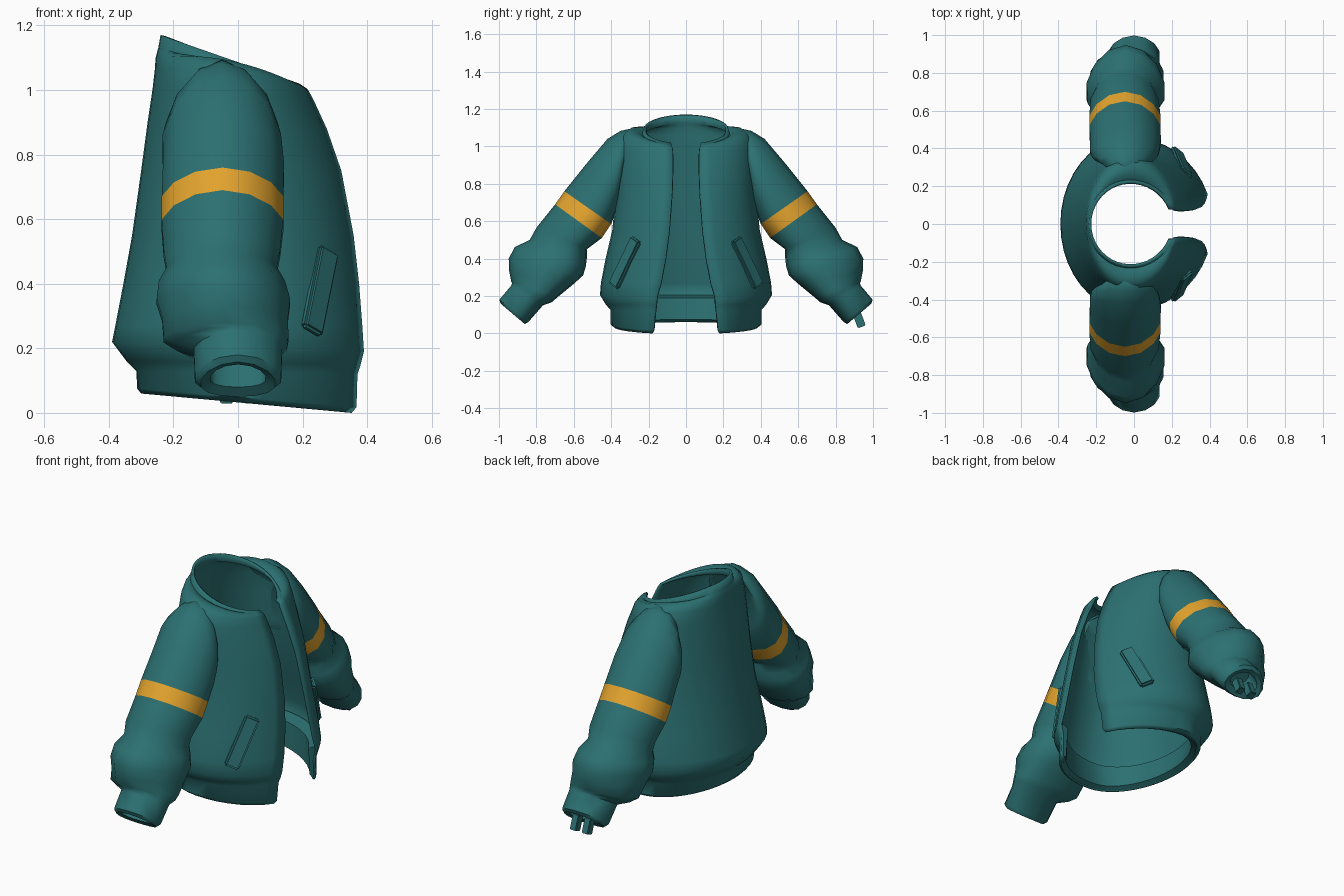
import bpy, bmesh, math
from mathutils import Vector, Matrix

if "Cube" in bpy.data.objects:
    bpy.data.objects.remove(bpy.data.objects["Cube"], do_unlink=True)


def material(name, color):
    m = bpy.data.materials.new(name)
    m.use_nodes = True
    m.diffuse_color = (*color, 1)
    m.node_tree.nodes["Principled BSDF"].inputs["Base Color"].default_value = (*color, 1)
    return m


TEAL = material("teal cloth", (0.025, 0.163, 0.168))
GOLD = material("gold stripe", (0.77, 0.37, 0.027))


def finish(bm, name, mats, angle=50):
    mesh = bpy.data.meshes.new(name)
    bm.to_mesh(mesh)
    bm.free()
    for m in mats:
        mesh.materials.append(m)
    ob = bpy.data.objects.new(name, mesh)
    bpy.context.collection.objects.link(ob)
    bpy.ops.object.select_all(action='DESELECT')
    ob.select_set(True)
    bpy.context.view_layer.objects.active = ob
    bpy.ops.object.shade_smooth_by_angle(angle=math.radians(angle))
    return ob


def loft(bm, rings, closed, stripe=None):
    rows = [[bm.verts.new(p) for p in r] for r in rings]
    n = len(rows[0])
    for i in range(len(rows) - 1):
        for j in range(n if closed else n - 1):
            k = (j + 1) % n
            f = bm.faces.new((rows[i][j], rows[i][k], rows[i + 1][k], rows[i + 1][j]))
            f.material_index = 1 if i == stripe else 0
    return rows


# Open rings: back z, front z, back x, front x, half width, half gap, side lift
BODY = [
    (.06, .0, -.30, .352, .385, .18, 0),
    (.075, .018, -.312, .367, .405, .175, 0),
    (.13, .12, -.315, .37, .405, .165, 0),
    (.16, .15, -.345, .38, .43, .16, 0),
    (.22, .19, -.39, .39, .46, .158, 0),
    (.27, .27, -.38, .385, .455, .135, 0),
    (.40, .40, -.355, .375, .43, .11, 0),
    (.55, .55, -.328, .358, .395, .09, 0),
    (.75, .75, -.30, .32, .375, .075, 0),
    (.90, .88, -.28, .275, .368, .07, 0),
    (1.0, .96, -.265, .238, .36, .07, .015),
    (1.06, .99, -.258, .222, .342, .073, .04),
    (1.10, 1.0, -.255, .215, .30, .075, .04),
    (1.12, 1.005, -.25, .21, .255, .077, .02),
    (1.13, 1.01, -.247, .205, .234, .078, 0),
    (1.17, 1.02, -.24, .19, .226, .08, 0),
]
# Turned-in hem band, from outer bottom edge round to the inside wall
HEM = [
    (.062, .006, -.29, .345, .375, .18, 0),
    (.075, .02, -.262, .325, .35, .18, 0),
    (.19, .18, -.272, .33, .36, .16, 0),
    (.205, .2, -.36, .37, .43, .158, 0),
]


def body_ring(zb, zf, xb, xf, hw, gap, lift, n=36):
    cx = -.02
    start = math.asin(gap / hw)
    front = (xf - cx) / math.cos(start)
    pts = []
    for i in range(n + 1):
        t = start + (2 * math.pi - 2 * start) * i / n
        c = math.cos(t)
        x = cx + c * (front if c > 0 else cx - xb)
        z = zb + (zf - zb) * (x - xb) / (xf - xb) + lift * math.sin(t) ** 2
        pts.append((x, hw * math.sin(t), z))
    return pts


bm = bmesh.new()
loft(bm, [body_ring(*r) for r in BODY], False)
body = finish(bm, "jacket_body", [TEAL])
shell = body.modifiers.new("cloth thickness", 'SOLIDIFY')
shell.thickness = .014

bm = bmesh.new()
rows = loft(bm, [body_ring(*r) for r in HEM], False)
for end in (0, -1):
    bm.faces.new([row[end] for row in rows])
bmesh.ops.recalc_face_normals(bm, faces=bm.faces)
finish(bm, "hem_band", [TEAL])

# Sleeve sections: upper y, z, lower y, z, centre x, half width
SLEEVE = [
    (.265, 1.07, .35, .95, -.05, .10),
    (.305, 1.093, .36, .75, -.05, .155),
    (.35, 1.083, .36, .72, -.05, .178),
    (.42, 1.04, .362, .69, -.05, .188),
    (.53, .91, .375, .65, -.045, .192),
    (.65, .76, .40, .585, -.048, .193),
    (.70, .69, .45, .51, -.048, .193),
    (.80, .565, .53, .45, -.05, .185),
    (.835, .50, .53, .405, -.05, .175),
    (.915, .462, .535, .36, -.05, .2),
    (.948, .40, .55, .31, -.045, .212),
    (.945, .33, .60, .265, -.04, .2),
    (.935, .28, .685, .195, -.037, .198),
    (.93, .268, .72, .165, -.02, .175),
    (.935, .255, .765, .15, 0, .14),
    (.998, .18, .842, .062, 0, .137),
    (.99, .158, .862, .05, 0, .118),
    (.965, .15, .885, .08, 0, .088),
    (.91, .24, .81, .17, 0, .085),
]


def sleeve_ring(side, uy, uz, ly, lz, cx, r, n=14):
    """Oval section whose widest point sits a little below the middle."""
    up, low = Vector((cx, uy * side, uz)), Vector((cx, ly * side, lz))
    mid, half = (up + low) / 2, (up - low) / 2
    pts = []
    for i in range(n):
        s, c = math.sin(2 * math.pi * i / n), math.cos(2 * math.pi * i / n)
        pts.append(mid + half * (c - .25 * s * s) + Vector((r * s, 0, 0)))
    return pts


def block(name, centre, along, out, size, bevel):
    """Small rounded box: length follows 'along', thickness follows 'out'."""
    z = Vector(along).normalized()
    y = z.cross(Vector(out)).normalized()
    x = y.cross(z)
    bm = bmesh.new()
    bmesh.ops.create_cube(bm, size=1)
    bmesh.ops.scale(bm, vec=size, verts=bm.verts)
    bmesh.ops.bevel(bm, geom=bm.edges[:], offset=bevel, segments=2, affect='EDGES')
    rot = Matrix((x, y, z)).transposed().to_4x4()
    bmesh.ops.transform(bm, matrix=Matrix.Translation(centre) @ rot, verts=bm.verts)
    return finish(bm, name, [TEAL])


for side, label in ((1, "left"), (-1, "right")):
    # Sleeve with gold stripe and turned-in cuff
    bm = bmesh.new()
    rows = loft(bm, [sleeve_ring(side, *s) for s in SLEEVE], True, stripe=5)
    bm.faces.new(rows[0])
    bm.faces.new(rows[-1])
    bmesh.ops.recalc_face_normals(bm, faces=bm.faces)
    finish(bm, label + "_sleeve", [TEAL, GOLD])
    # Slanted pocket welt
    block(label + "_pocket", (.253, .326 * side, .378), (.05, -.12 * side, .25),
          (.68, .73 * side, .15), (.03, .08, .285), .009)

# Loose cloth tabs under one cuff
for x in (-.035, .04):
    block("cuff_tab", (x, .925, .075), (0, .3, -.8), (0, .8, .3), (.045, .04, .085), .004)
